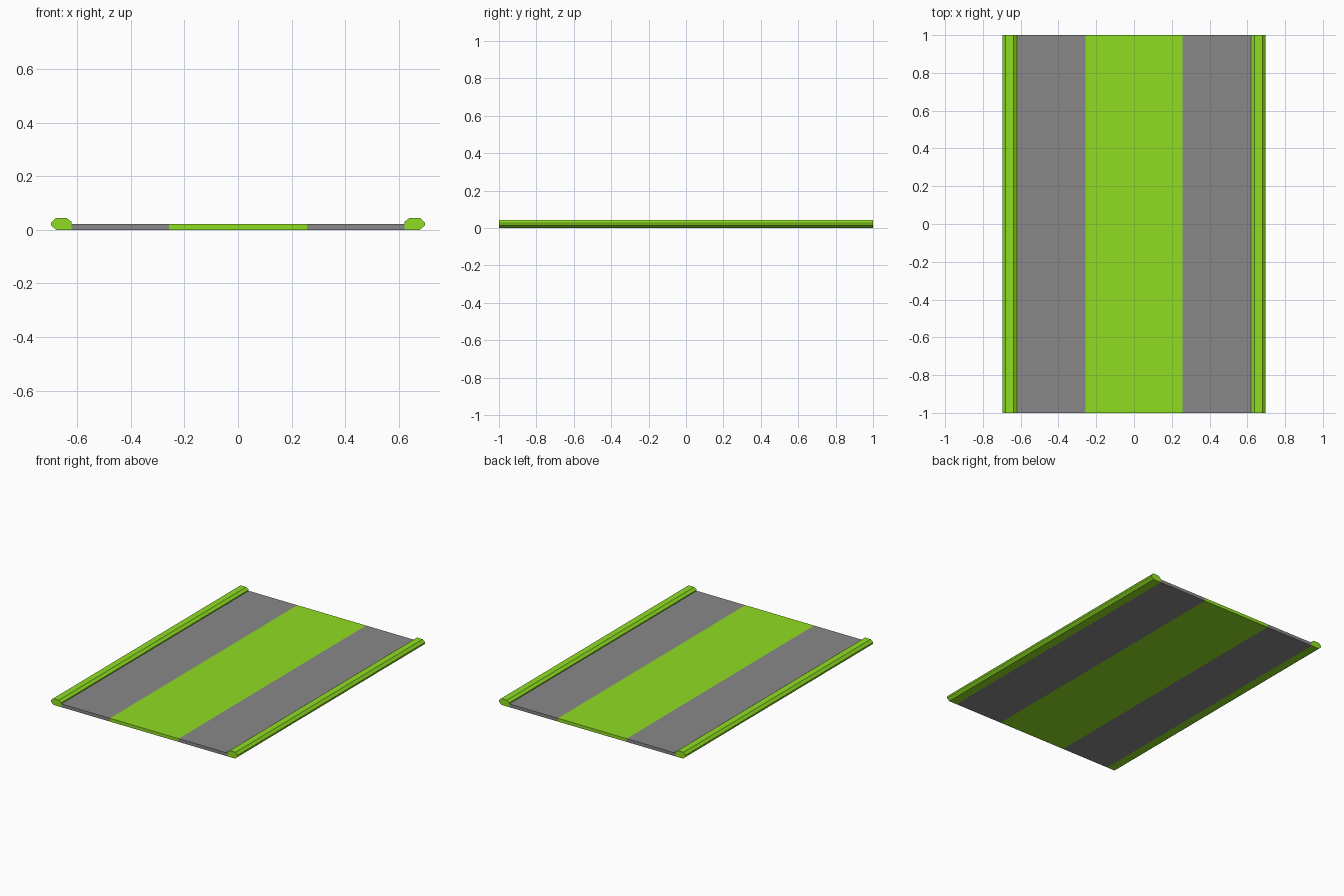
import bpy, bmesh

if "Cube" in bpy.data.objects:
    bpy.data.objects.remove(bpy.data.objects["Cube"])

green = bpy.data.materials.new("lime_green")
green.diffuse_color = (0.275, 0.72, 0.016, 1)
green.use_nodes = True
green.node_tree.nodes["Principled BSDF"].inputs["Base Color"].default_value = green.diffuse_color
grey = bpy.data.materials.new("grey")
grey.diffuse_color = (0.246, 0.246, 0.246, 1)
grey.use_nodes = True
grey.node_tree.nodes["Principled BSDF"].inputs["Base Color"].default_value = grey.diffuse_color


def extrude_profile(name, points, mats):
    """Extrude an XZ outline along y from -1 to 1."""
    bm = bmesh.new()
    face = bm.faces.new([bm.verts.new((x, -1, z)) for x, z in points])
    geom = bmesh.ops.extrude_face_region(bm, geom=[face], use_keep_orig=True)["geom"]
    moved = [v for v in geom if isinstance(v, bmesh.types.BMVert)]
    bmesh.ops.translate(bm, verts=moved, vec=(0, 2, 0))
    bmesh.ops.recalc_face_normals(bm, faces=bm.faces)
    mesh = bpy.data.meshes.new(name)
    obj = bpy.data.objects.new(name, mesh)
    bpy.context.collection.objects.link(obj)
    for m in mats:
        mesh.materials.append(m)
    return obj, bm


# Flat deck, cut into three strips with a green middle
HALF, STRIPE, THICK = 0.62, 0.257, 0.022
deck, bm = extrude_profile(
    "deck", [(-HALF, 0), (HALF, 0), (HALF, THICK), (-HALF, THICK)], [grey, green])
for x in (-STRIPE, STRIPE):
    bmesh.ops.bisect_plane(bm, geom=bm.verts[:] + bm.edges[:] + bm.faces[:],
                           plane_co=(x, 0, 0), plane_no=(1, 0, 0))
for f in bm.faces:
    f.material_index = int(abs(f.calc_center_median().x) < STRIPE)
bm.to_mesh(deck.data)
bm.free()

# Chamfered side rails, mirrored across x
rail, bm = extrude_profile(
    "side_rails",
    [(0.62, 0), (0.678, 0), (0.697, 0.016), (0.697, 0.027),
     (0.681, 0.043), (0.638, 0.043), (0.62, 0.029)], [green])
bm.to_mesh(rail.data)
bm.free()
rail.modifiers.new("mirror", 'MIRROR').use_axis[0] = True
